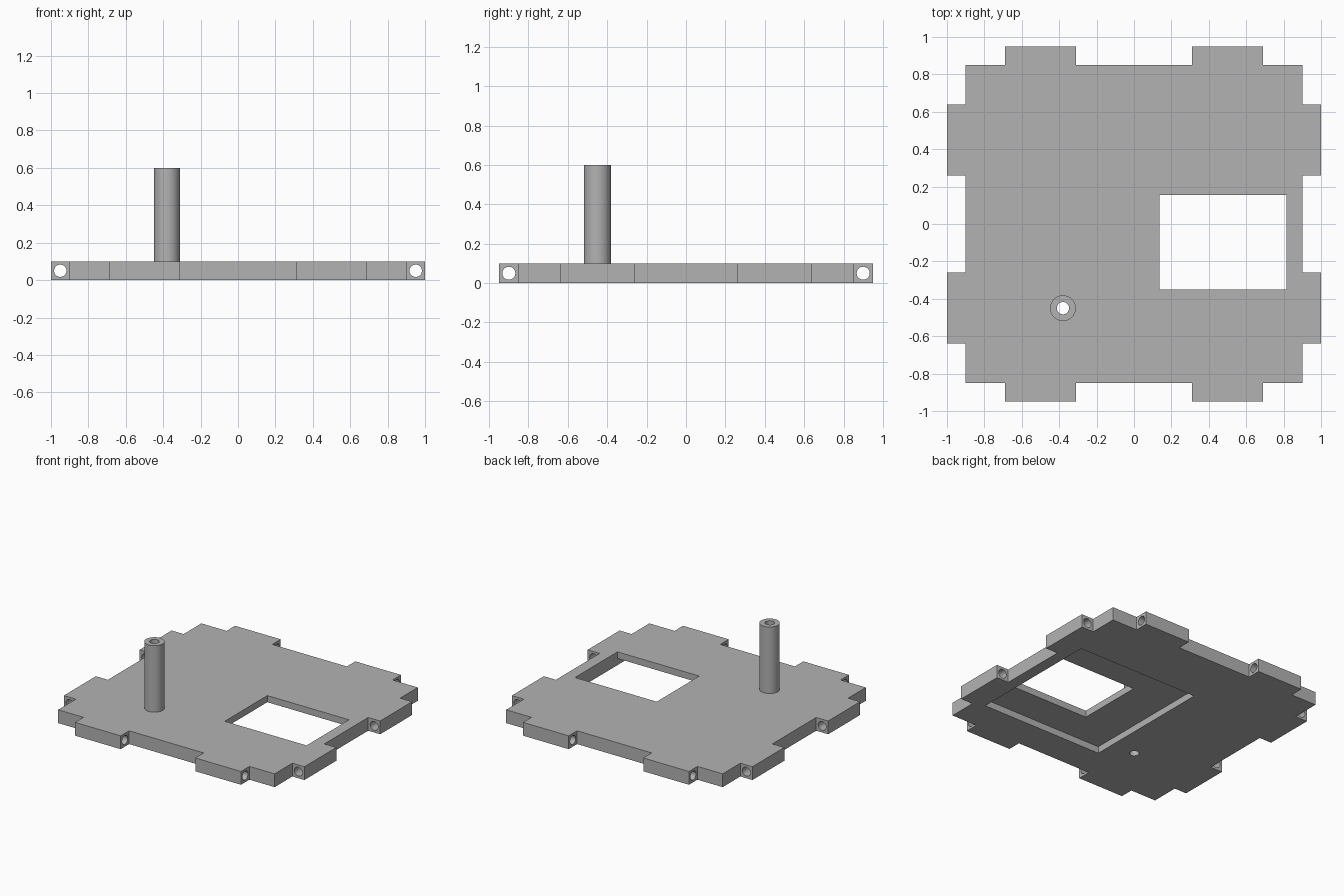
import bpy, bmesh, math
from mathutils import Matrix, Vector

cube = bpy.data.objects.get("Cube")
if cube:
    bpy.data.objects.remove(cube, do_unlink=True)

THICK = 0.1
HOLE_R = 0.033
POST = (-0.38, -0.45)

grey = bpy.data.materials.new("plain grey")
grey.use_nodes = True
colour = (0.45, 0.45, 0.45, 1)
grey.diffuse_color = colour
grey.node_tree.nodes["Principled BSDF"].inputs["Base Color"].default_value = colour


def make_object(name, bm):
    bmesh.ops.recalc_face_normals(bm, faces=bm.faces)
    mesh = bpy.data.meshes.new(name)
    bm.to_mesh(mesh)
    bm.free()
    mesh.materials.append(grey)
    obj = bpy.data.objects.new(name, mesh)
    bpy.context.collection.objects.link(obj)
    return obj


def activate(obj):
    bpy.ops.object.select_all(action='DESELECT')
    obj.select_set(True)
    bpy.context.view_layer.objects.active = obj


def box(name, low, high):
    low, high = Vector(low), Vector(high)
    bm = bmesh.new()
    place = Matrix.Translation((low + high) / 2) @ Matrix.Diagonal((*(high - low), 1))
    bmesh.ops.create_cube(bm, size=1, matrix=place)
    return make_object(name, bm)


def rod(name, centre, axis, length):
    turn = Vector((0, 0, 1)).rotation_difference(Vector(axis)).to_matrix().to_4x4()
    bm = bmesh.new()
    bmesh.ops.create_cone(bm, cap_ends=True, segments=32, radius1=HOLE_R, radius2=HOLE_R,
                          depth=length, matrix=Matrix.Translation(centre) @ turn)
    return make_object(name, bm)


def cut(target, cutter):
    activate(target)
    mod = target.modifiers.new("cut", 'BOOLEAN')
    mod.operation = 'DIFFERENCE'
    mod.solver = 'EXACT'
    mod.object = cutter
    bpy.ops.object.modifier_apply(modifier=mod.name)
    bpy.data.objects.remove(cutter, do_unlink=True)


# Base plate: one quarter of the tabbed outline, mirrored round to all four
quarter = [(1, 0.26), (1, 0.64), (0.9, 0.64), (0.9, 0.85),
           (0.69, 0.85), (0.69, 0.95), (0.31, 0.95), (0.31, 0.85)]
quarter.insert(0, (0.9, 0.26))
half = quarter + [(-x, y) for x, y in reversed(quarter)]
outline = half + [(x, -y) for x, y in reversed(half)]
bm = bmesh.new()
face = bm.faces.new([bm.verts.new((x, y, 0)) for x, y in outline])
top = bmesh.ops.extrude_face_region(bm, geom=[face])
bmesh.ops.translate(bm, vec=(0, 0, THICK),
                    verts=[v for v in top["geom"] if isinstance(v, bmesh.types.BMVert)])
plate = make_object("base_plate", bm)

# Recess underneath, window through it, and the hole below the post
cut(plate, box("recess_cutter", (-0.19, -0.605, -0.1), (0.815, 0.41, THICK / 2)))
cut(plate, box("window_cutter", (0.135, -0.35, -0.2), (0.815, 0.155, 0.3)))
cut(plate, rod("post_hole_cutter", (*POST, 0), (0, 0, 1), 1))

# Pin holes along the tabs on every side
for side in (-1, 1):
    cut(plate, rod("side_pin_cutter", (side * 0.95, 0, THICK / 2), (0, 1, 0), 3))
    cut(plate, rod("end_pin_cutter", (0, side * 0.9, THICK / 2), (1, 0, 0), 3))

# Hollow post: a rectangular section spun about its axis
bm = bmesh.new()
section = [(HOLE_R, THICK), (0.069, THICK), (0.069, 0.6), (HOLE_R, 0.6)]
verts = [bm.verts.new((r, 0, z)) for r, z in section]
edges = [bm.edges.new((verts[i], verts[i - 1])) for i in range(len(verts))]
bmesh.ops.spin(bm, geom=verts + edges, cent=(0, 0, 0), axis=(0, 0, 1),
               angle=math.tau, steps=32, use_merge=True)
bmesh.ops.remove_doubles(bm, verts=bm.verts, dist=0.0001)
bmesh.ops.translate(bm, verts=bm.verts, vec=(*POST, 0))
post = make_object("hollow_post", bm)

for obj in (plate, post):
    activate(obj)
    bpy.ops.object.shade_smooth_by_angle(angle=math.radians(30))
